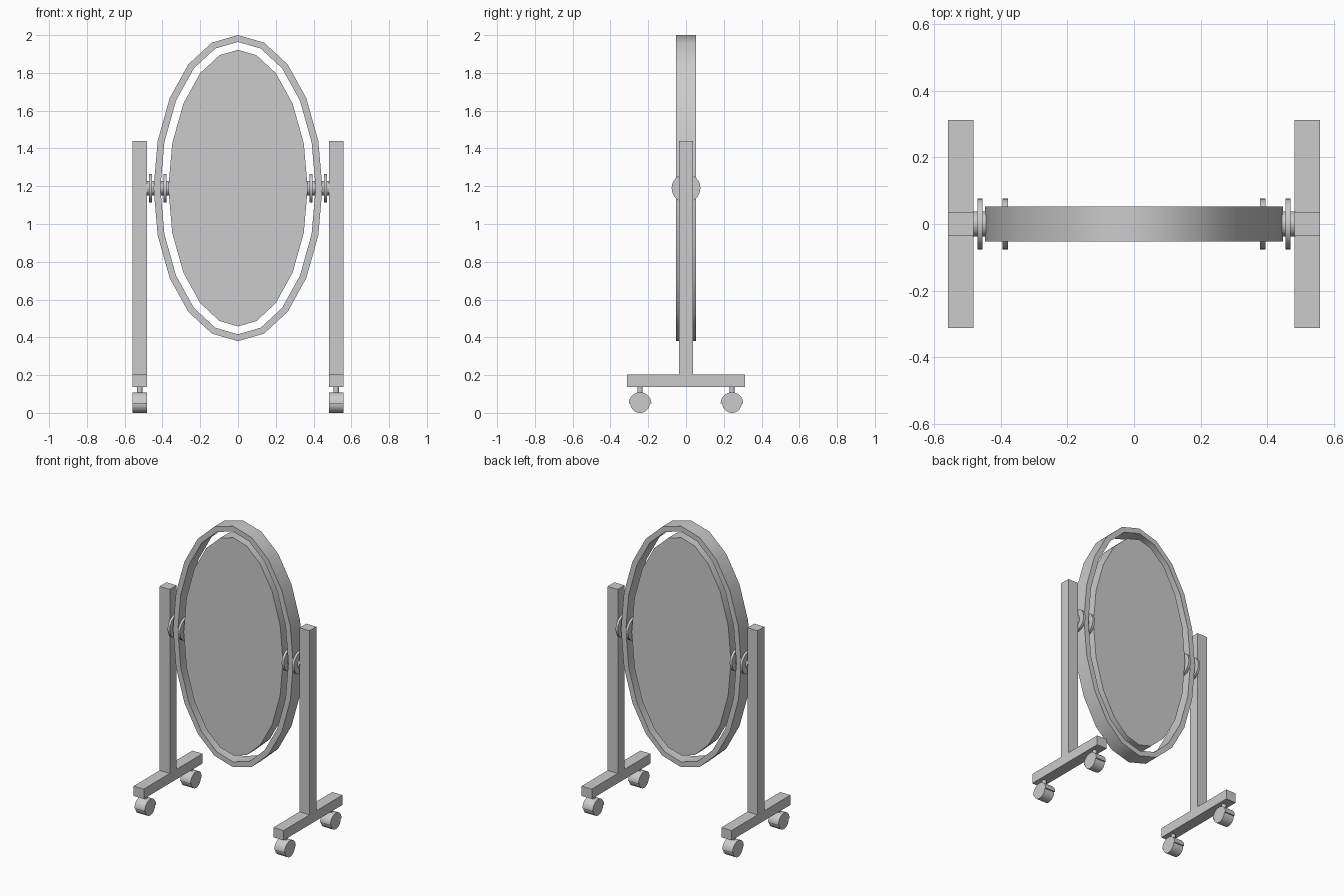
import bpy, bmesh, math

if "Cube" in bpy.data.objects:
    bpy.data.objects.remove(bpy.data.objects["Cube"])

PIVOT_Z = 1.19
SIDES = 20


def finish(name, bm, smooth=None):
    bmesh.ops.recalc_face_normals(bm, faces=bm.faces)
    mesh = bpy.data.meshes.new(name)
    bm.to_mesh(mesh)
    bm.free()
    obj = bpy.data.objects.new(name, mesh)
    bpy.context.collection.objects.link(obj)
    if smooth:
        bpy.ops.object.select_all(action='DESELECT')
        obj.select_set(True)
        bpy.context.view_layer.objects.active = obj
        bpy.ops.object.shade_smooth_by_angle(angle=math.radians(smooth))
    return obj


def box(name, x0, x1, y0, y1, z0, z1):
    bm = bmesh.new()
    bmesh.ops.create_cube(bm, size=1)
    for v in bm.verts:
        v.co.x = x0 + (v.co.x + 0.5) * (x1 - x0)
        v.co.y = y0 + (v.co.y + 0.5) * (y1 - y0)
        v.co.z = z0 + (v.co.z + 0.5) * (z1 - z0)
    return finish(name, bm)


def extrude(name, outline, axis, smooth):
    """Close the outline into a face and extrude it along the axis vector."""
    bm = bmesh.new()
    face = bm.faces.new([bm.verts.new(p) for p in outline])
    new = bmesh.ops.extrude_face_region(bm, geom=[face])["geom"]
    # original face stays as the back cap
    bmesh.ops.translate(bm, vec=axis, verts=[g for g in new if isinstance(g, bmesh.types.BMVert)])
    return finish(name, bm, smooth)


def disc(name, x0, x1, y, z, r, n=32):
    pts = [(x0, y + r * math.cos(math.tau * i / n), z + r * math.sin(math.tau * i / n))
           for i in range(n)]
    return extrude(name, pts, (x1 - x0, 0, 0), 40)


def oval(y, inset):
    """Oval outline, moved inwards by an even distance."""
    a, b = 0.447, 0.81
    pts = []
    for i in range(SIDES):
        s, c = math.sin(math.tau * i / SIDES), math.cos(math.tau * i / SIDES)
        k = inset / math.hypot(b * s, a * c)
        pts.append((a * s - k * b * s, y, PIVOT_Z + b * c - k * a * c))
    return pts


# Oval frame ring
bm = bmesh.new()
loops = [[bm.verts.new(p) for p in oval(y, inset)]
         for y, inset in ((-0.052, 0), (0.052, 0), (0.052, 0.036), (-0.052, 0.036))]
for k in range(4):
    l0, l1 = loops[k], loops[(k + 1) % 4]
    for i in range(SIDES):
        j = (i + 1) % SIDES
        bm.faces.new((l0[i], l0[j], l1[j], l1[i]))
finish("oval_frame", bm, 40)

# Mirror panel
extrude("mirror_panel", oval(-0.05, 0.078), (0, 0.1, 0), 40)

for side, s in (("left", -1), ("right", 1)):
    # Stand: post on a foot beam
    x0, x1 = sorted((s * 0.482, s * 0.558))
    box(side + "_post", x0, x1, -0.036, 0.036, 0.203, 1.44)
    box(side + "_foot", x0, x1, -0.312, 0.312, 0.137, 0.203)

    # Pivot axle with two washers
    disc(side + "_pivot_axle", s * 0.36, s * 0.485, 0, PIVOT_Z, 0.038)
    disc(side + "_inner_washer", s * 0.378, s * 0.395, 0, PIVOT_Z, 0.076)
    disc(side + "_outer_washer", s * 0.454, s * 0.470, 0, PIVOT_Z, 0.076)

    # Casters: stem, wheel and half-round guard
    for end, y in (("front", -0.243), ("back", 0.243)):
        name = f"{side}_{end}_caster"
        bm = bmesh.new()
        bmesh.ops.create_cone(bm, cap_ends=True, segments=16, radius1=0.014,
                              radius2=0.014, depth=0.045)
        bmesh.ops.translate(bm, vec=(s * 0.52, y, 0.12), verts=bm.verts)
        finish(name + "_stem", bm, 40)
        disc(name + "_wheel", x0, x1, y, 0.051, 0.051)
        arc = [math.pi * i / 16 for i in range(17)]
        pts = [(x0, y + r * math.cos(t), 0.049 + r * math.sin(t))
               for r, ts in ((0.06, arc), (0.05, arc[::-1])) for t in ts]
        extrude(name + "_guard", pts, (x1 - x0, 0, 0), 40)
